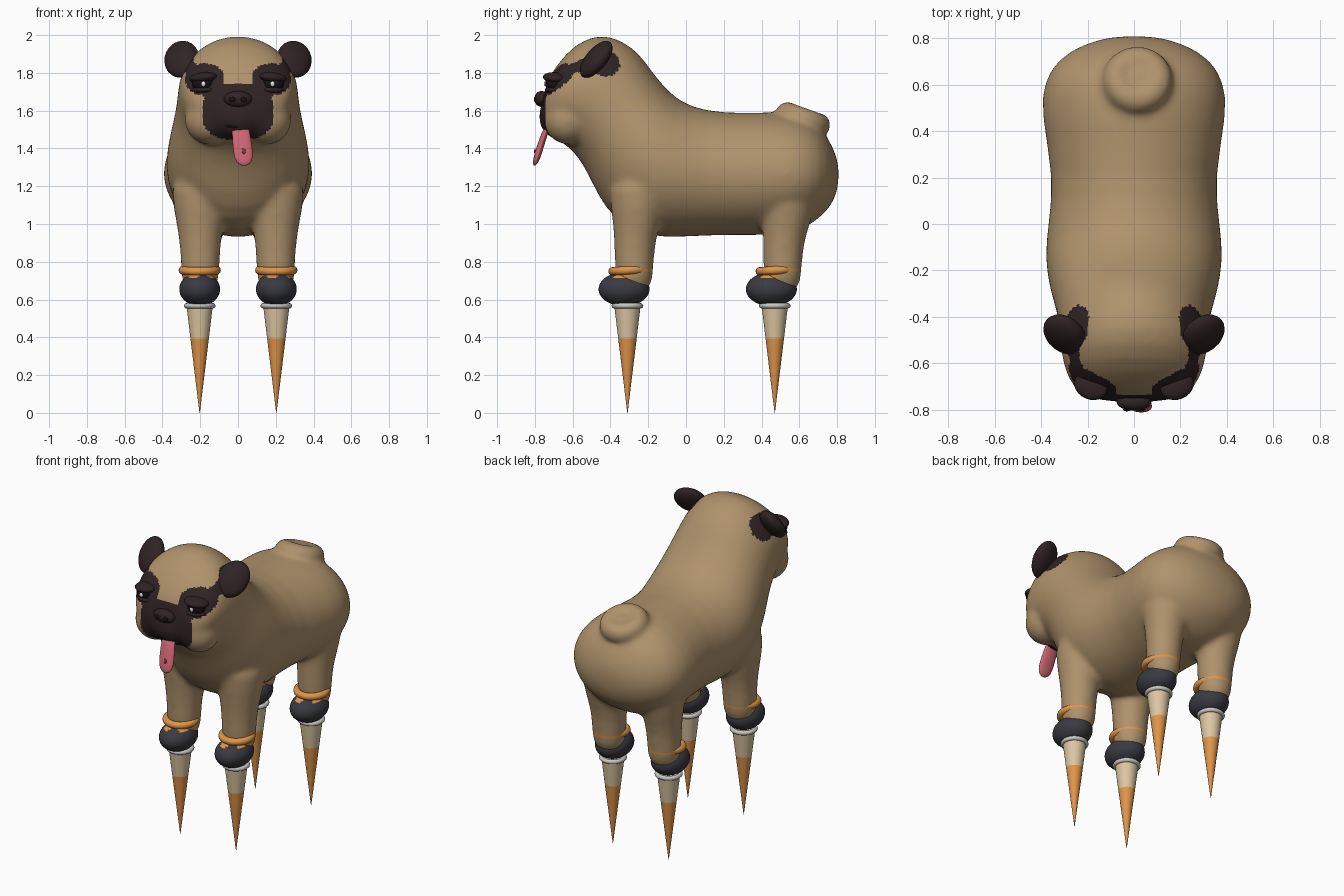
import bpy, bmesh, math
from mathutils import Vector, Matrix, Euler

if "Cube" in bpy.data.objects:
    bpy.data.objects.remove(bpy.data.objects["Cube"], do_unlink=True)


def material(name, rgb):
    m = bpy.data.materials.new(name)
    m.use_nodes = True
    m.diffuse_color = (*rgb, 1)
    m.node_tree.nodes["Principled BSDF"].inputs["Base Color"].default_value = (*rgb, 1)
    return m


FAWN = material("fawn coat", (0.43, 0.29, 0.15))
DARK = material("dark brown mask", (0.03, 0.017, 0.018))
BLACK = material("eye black", (0.009, 0.006, 0.007))
WHITE = material("eye highlight", (0.8, 0.8, 0.8))
PINK = material("tongue pink", (0.6, 0.13, 0.17))
ROSE = material("deep pink", (0.3, 0.04, 0.06))
CHARCOAL = material("charcoal", (0.042, 0.043, 0.055))
ORANGE = material("orange", (0.74, 0.3, 0.065))
BEIGE = material("beige", (0.72, 0.57, 0.36))
GREY = material("light grey", (0.58, 0.57, 0.55))


def loft(bm, rings, n=24):
    """Skin closed rings given as (centre, half-axis, half-axis)."""
    loops = []
    for c, u, v in rings:
        angles = [2 * math.pi * i / n for i in range(n)]
        loops.append([bm.verts.new(Vector(c) + Vector(u) * math.cos(a) + Vector(v) * math.sin(a))
                      for a in angles])
    faces = [bm.faces.new(loops[0]), bm.faces.new(loops[-1])]
    for a, b in zip(loops, loops[1:]):
        for i in range(n):
            j = (i + 1) % n
            faces.append(bm.faces.new((a[i], a[j], b[j], b[i])))
    bmesh.ops.recalc_face_normals(bm, faces=faces)


def ball(bm, loc, radii, rot=(0, 0, 0), n=24):
    mat = Matrix.LocRotScale(Vector(loc), Euler(rot), Vector(radii))
    bmesh.ops.create_uvsphere(bm, u_segments=n, v_segments=n // 2 + 2, radius=1, matrix=mat)


def ring(bm, loc, major, minor, rot=(0, 0, 0), n=32, k=12):
    mat = Matrix.LocRotScale(Vector(loc), Euler(rot), None)
    grid = []
    for i in range(n):
        a = 2 * math.pi * i / n
        row = []
        for j in range(k):
            b = 2 * math.pi * j / k
            r = major + minor * math.cos(b)
            row.append(bm.verts.new(mat @ Vector((r * math.cos(a), r * math.sin(a), minor * math.sin(b)))))
        grid.append(row)
    faces = [bm.faces.new((grid[i][j], grid[(i + 1) % n][j],
                           grid[(i + 1) % n][(j + 1) % k], grid[i][(j + 1) % k]))
             for i in range(n) for j in range(k)]
    bmesh.ops.recalc_face_normals(bm, faces=faces)


def finish(name, bm, *mats):
    me = bpy.data.meshes.new(name)
    bm.to_mesh(me)
    bm.free()
    ob = bpy.data.objects.new(name, me)
    bpy.context.collection.objects.link(ob)
    for m in mats:
        me.materials.append(m)
    me.shade_smooth()
    return ob


def part(name, shape, mat, *args, **kw):
    bm = bmesh.new()
    shape(bm, *args, **kw)
    return finish(name, bm, mat)


def paint(ob, rule):
    for p in ob.data.polygons:
        p.material_index = rule(p.center)


# Body: belly point (y, z), back point (y, z), half width, from rump to face
sections = [
    (.81, 1.22, .81, 1.32, .08), (.785, 1.11, .775, 1.42, .21), (.71, 1.03, .71, 1.52, .335),
    (.61, .96, .61, 1.58, .392), (.49, .935, .48, 1.60, .408), (.2, .94, .2, 1.585, .348),
    (0, .93, .01, 1.625, .372), (-.2, .92, -.09, 1.70, .39), (-.385, 1.02, -.18, 1.81, .365),
    (-.47, 1.15, -.24, 1.90, .34), (-.54, 1.31, -.32, 1.965, .325), (-.62, 1.41, -.44, 2.015, .32),
    (-.70, 1.45, -.58, 1.965, .30), (-.75, 1.50, -.69, 1.84, .25), (-.775, 1.56, -.75, 1.73, .16),
]
bm = bmesh.new()
rings = []
for by, bz, ty, tz, w in sections:
    low, top = Vector((0, by, bz)), Vector((0, ty, tz))
    rings.append(((low + top) / 2, (w, 0, 0), (top - low) / 2))
loft(bm, rings)

FRONT, REAR = -.31, .47
for s in (-1, 1):
    # Upper legs flare into the trunk
    for y, lean in ((FRONT + .035, .02), (REAR + .04, .03)):
        profile = [(1.3, .17, 1), (1.06, .14, 1), (.93, .112, .3), (.8, .103, 0), (.62, .1, 0)]
        loft(bm, [((s * .2, y + lean * k, z), (r, 0, 0), (0, r, 0)) for z, r, k in profile])
    # Jowls
    ball(bm, (s * .155, -.625, 1.55), (.13, .13, .13))
ball(bm, (0, -.68, 1.57), (.14, .1, .12))
# Curled tail resting on the rump
ring(bm, (.015, .62, 1.555), .09, .065, rot=(-.35, 0, 0))
ball(bm, (.02, .63, 1.56), (.06, .06, .05))

body = finish("body", bm, FAWN, DARK, ORANGE)
sub = body.modifiers.new("Round", 'SUBSURF')
sub.levels = sub.render_levels = 1
mesh_mod = body.modifiers.new("Fuse", 'REMESH')
mesh_mod.mode = 'VOXEL'
mesh_mod.voxel_size = .014
relax = body.modifiers.new("Relax", 'SMOOTH')
relax.factor, relax.iterations = .5, 18
bpy.context.view_layer.update()
fused = bpy.data.meshes.new_from_object(body.evaluated_get(bpy.context.evaluated_depsgraph_get()))
body.modifiers.clear()
body.data = fused
for m in (FAWN, DARK, ORANGE):
    if m.name not in fused.materials:
        fused.materials.append(m)
fused.shade_smooth()

EYE, EAR = Vector((.21, -.66, 1.78)), Vector((.275, -.43, 1.875))


def coat(c):
    if c.z < .765:
        ahead = c.y < (FRONT if c.y < 0 else REAR) + .02
        return 2 if c.z > .745 or ahead else 0
    if c.y > -.3 or c.z < 1.4:
        return 0
    x = abs(c.x)
    p = Vector((x, c.y, c.z))
    muzzle = c.y < -.55 and (x / .19) ** 2.6 + (abs(c.z - 1.595) / .15) ** 2.6 < 1
    patch = c.y < -.5 and ((x - .175) / .105) ** 2 + ((c.z - 1.765) / .085) ** 2 < 1
    t = max(0, min(1, (p - EYE).dot(EAR - EYE) / (EAR - EYE).length_squared))
    band = (p - EYE.lerp(EAR, t)).length < .045
    return int(muzzle or patch or band or (p - EAR).length < .095)


paint(body, coat)

# Face features
for s, side in ((1, "left"), (-1, "right")):
    part(side + "_ear", ball, DARK, (s * .298, -.475, 1.872), (.095, .05, .118), rot=(-.66, s * .35, s * .15))
    part(side + "_eye", ball, BLACK, (s * .185, -.695, 1.745), (.058, .05, .05))
    part(side + "_eyelid", ball, DARK, (s * .185, -.695, 1.775), (.075, .06, .028), rot=(0, s * .1, s * .4))
    part(side + "_lower_lid", ball, DARK, (s * .185, -.695, 1.71), (.065, .05, .02), rot=(0, 0, s * .4))
    part(side + "_eye_highlight", ball, WHITE, (s * .183, -.744, 1.742), (.012, .008, .014), n=12)
    part(side + "_nostril", ball, BLACK, (s * .03, -.798, 1.66), (.018, .008, .014), n=12)
part("nose", ball, DARK, (0, -.765, 1.662), (.075, .038, .042))
part("mouth", ball, BLACK, (-.01, -.742, 1.525), (.065, .025, .025))

# Tongue hanging out, slightly to one side
path = [(.0, -.70, 1.535, .03), (.012, -.735, 1.52, .046), (.018, -.755, 1.46, .05), (.026, -.778, 1.39, .053),
        (.03, -.79, 1.345, .05), (.032, -.797, 1.32, .034), (.033, -.8, 1.308, .01)]
bm = bmesh.new()
loft(bm, [((x, y, z), (w, 0, 0), (0, w * .42, w * .15)) for x, y, z, w in path], n=16)
tongue = finish("tongue", bm, PINK)
sub = tongue.modifiers.new("Round", 'SUBSURF')
sub.levels = sub.render_levels = 1
part("tongue_dimple", ball, ROSE, (.03, -.8, 1.385), (.01, .004, .016), n=12)

# Peg feet: cuff, padded ball, collar and pointed cone
for s, side in ((1, "left"), (-1, "right")):
    for y, end in ((FRONT, "front"), (REAR, "rear")):
        name = f"{end}_{side}_"
        x = s * .203
        part(name + "cuff", ring, ORANGE, (x, y + .01, .755), .09, .022, rot=(.06, 0, 0))
        bm = bmesh.new()
        ball(bm, (x, y - .018, .655), (.108, .135, .09), n=40)
        pad = finish(name + "pad", bm, CHARCOAL, ORANGE)
        wave = lambda c, y=y: int(c.z > .722 + .012 * math.sin(c.x * 60) and c.y < y + .03)
        paint(pad, wave)
        part(name + "collar", ring, GREY, (x, y, .567), .07, .014)
        bm = bmesh.new()
        loft(bm, [((x, y, z), (r, 0, 0), (0, r, 0))
                  for z, r in ((.57, .07), (.395, .049), (0, .001))], n=32)
        cone = finish(name + "cone", bm, BEIGE, ORANGE)
        paint(cone, lambda c: int(c.z < .39))
        bpy.context.view_layer.objects.active = cone
        cone.select_set(True)
        bpy.ops.object.shade_smooth_by_angle()
        cone.select_set(False)
